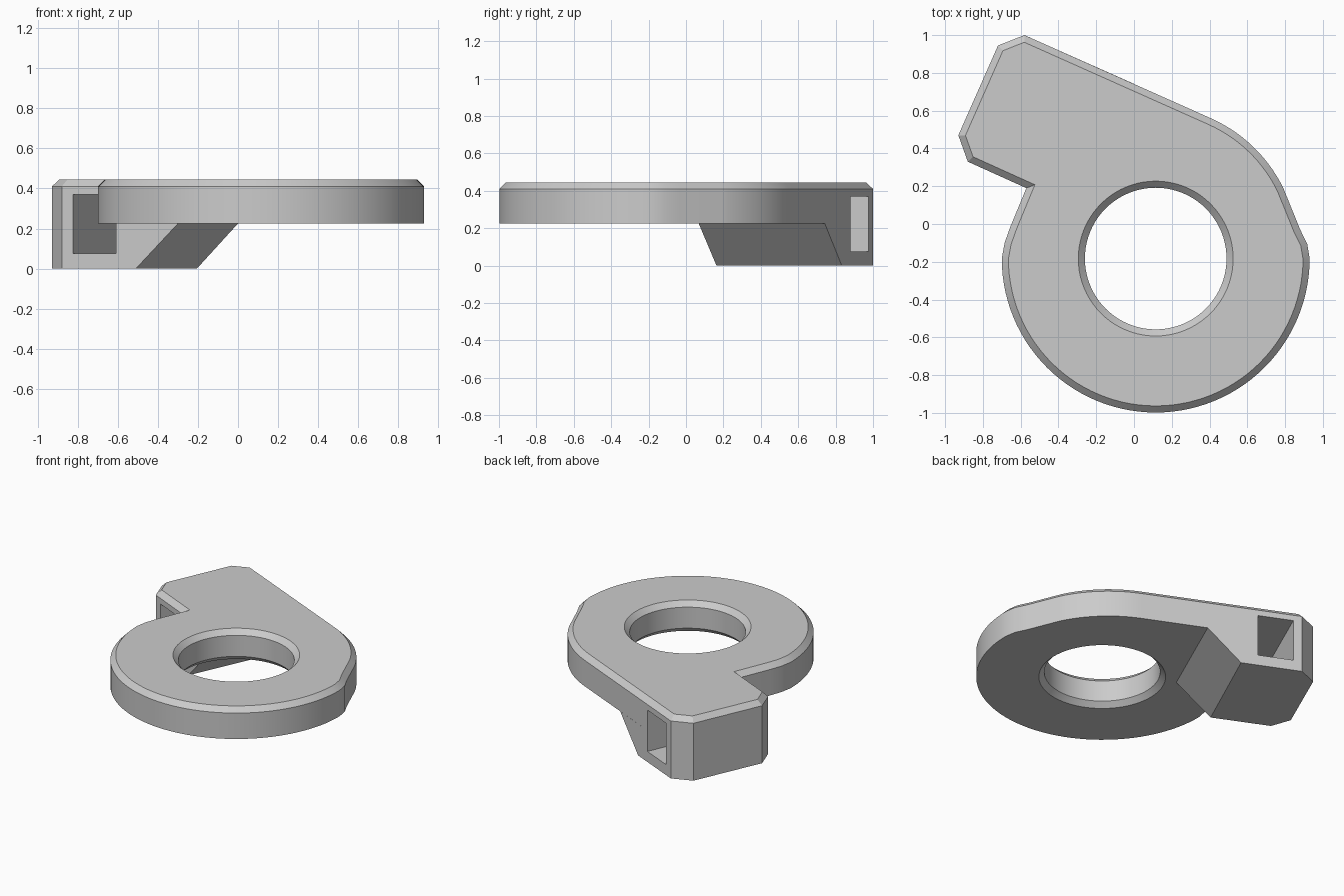
import bpy, bmesh, math
from mathutils import Vector

cube = bpy.data.objects.get("Cube")
if cube:
    bpy.data.objects.remove(cube, do_unlink=True)

grey = bpy.data.materials.new("plain_grey")
grey.use_nodes = True
grey.diffuse_color = (0.6, 0.6, 0.6, 1)
grey.node_tree.nodes["Principled BSDF"].inputs["Base Color"].default_value = (0.6, 0.6, 0.6, 1)

CENTRE = (0.115, -0.183)
BASE, SHOULDER, TOP, CHAMFER = 0.225, 0.41, 0.445, 0.035


def arc(centre, radius, start, end, steps):
    angles = [math.radians(start + (end - start) * i / steps) for i in range(steps + 1)]
    return [(centre[0] + radius * math.cos(a), centre[1] + radius * math.sin(a)) for a in angles]


def inset(points, distance):
    """Offset a counterclockwise outline inwards with mitred corners."""
    result = []
    for i, point in enumerate(points):
        p = Vector(point)
        d1 = (p - Vector(points[i - 1])).normalized()
        d2 = (Vector(points[(i + 1) % len(points)]) - p).normalized()
        n1, n2 = Vector((-d1.y, d1.x)), Vector((-d2.y, d2.x))
        result.append(p + (n1 + n2) * distance / (1 + n1.dot(n2)))
    return result


def loft(name, rings):
    """Closed solid through (outline, height) rings."""
    bm = bmesh.new()
    loops = [[bm.verts.new((p[0], p[1], z)) for p in outline] for outline, z in rings]
    for low, high in zip(loops, loops[1:]):
        for i in range(len(low)):
            j = (i + 1) % len(low)
            bm.faces.new((low[i], low[j], high[j], high[i]))
    bm.faces.new(loops[0][::-1])
    bm.faces.new(loops[-1])
    bmesh.ops.recalc_face_normals(bm, faces=bm.faces)
    mesh = bpy.data.meshes.new(name)
    bm.to_mesh(mesh)
    bm.free()
    mesh.materials.append(grey)
    obj = bpy.data.objects.new(name, mesh)
    bpy.context.collection.objects.link(obj)
    return obj


def finish(obj, cutters):
    """Cut the openings, then smooth the curved walls only."""
    bpy.ops.object.select_all(action="DESELECT")
    obj.select_set(True)
    bpy.context.view_layer.objects.active = obj
    for cutter in cutters:
        mod = obj.modifiers.new("cut", "BOOLEAN")
        mod.operation = "DIFFERENCE"
        mod.solver = "EXACT"
        mod.object = cutter
        bpy.ops.object.modifier_apply(modifier=mod.name)
    bpy.ops.object.shade_smooth_by_angle(angle=math.radians(25))


# Round plate with the angled arm
arm_end = [(-0.58, 1.0), (-0.72, 0.945), (-0.93, 0.47), (-0.88, 0.33)]
outline = [(0.917, -0.105), (0.88, -0.03)]
outline += arc((0.09, -0.153), 0.78, 26, 66, 14)
outline += arm_end
outline += [(-0.57, 0.19), (-0.655, -0.015), (-0.685, -0.1)]
outline += arc(CENTRE, 0.815, 180, 360, 56)
plate = loft("ring_plate", [(outline, BASE), (outline, SHOULDER),
                            (inset(outline, CHAMFER), TOP)])

# Block under the arm with a sloping inner end
block = loft("arm_block", [([(-0.205, 0.833)] + arm_end + [(-0.51, 0.163)], 0),
                           ([(0.0, 0.742)] + arm_end + [(-0.30, 0.068)], BASE)])

# Centre hole, chamfered at both ends
hole_profile = [(0.445, BASE - CHAMFER), (0.375, BASE + CHAMFER),
                (0.375, SHOULDER), (0.445, TOP + CHAMFER)]
hole = loft("hole_cutter", [(arc(CENTRE, r, 0, 360, 80)[:-1], z) for r, z in hole_profile])

# Rectangular slot straight through the arm
rect = [(-0.118, -0.45), (0.118, -0.45), (0.118, 0.45), (-0.118, 0.45)]
slot = loft("slot_cutter", [(rect, 0.075), (rect, 0.37)])
slot.location = (-0.56, 0.61, 0)
slot.rotation_euler.z = math.radians(-24)
bpy.context.view_layer.update()

finish(plate, [hole, slot])
finish(block, [slot])
for cutter in (hole, slot):
    bpy.data.objects.remove(cutter, do_unlink=True)
